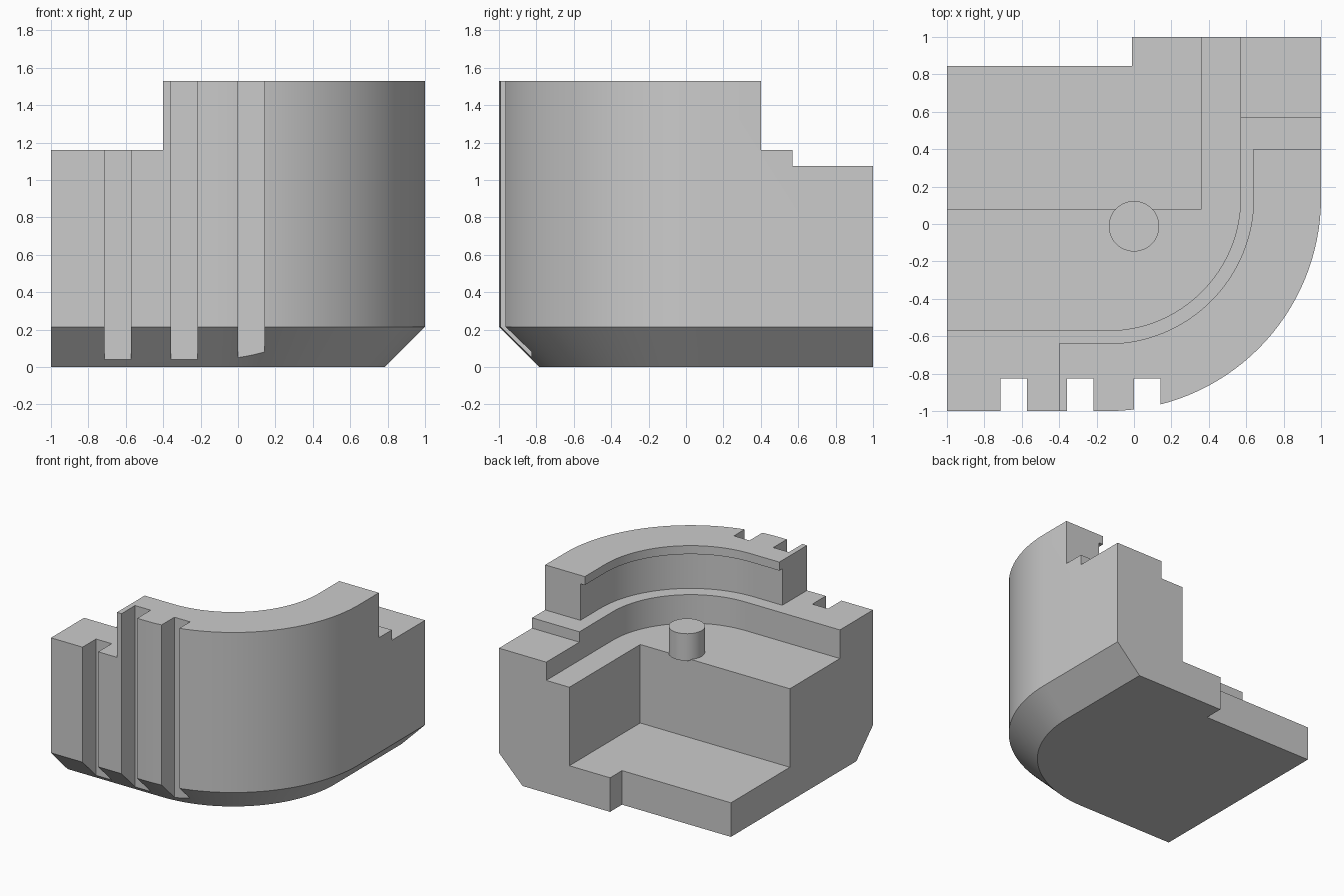
import bpy
import bmesh
from math import cos, sin, pi

cube = bpy.data.objects.get("Cube")
if cube:
    bpy.data.objects.remove(cube, do_unlink=True)

GREY = (0.6, 0.6, 0.6, 1.0)
grey = bpy.data.materials.new("plain grey")
grey.use_nodes = True
grey.diffuse_color = GREY
grey.node_tree.nodes["Principled BSDF"].inputs["Base Color"].default_value = GREY

CX, CY = -0.14, 0.14      # shared centre of all the corner arcs
TOP, CHAMFER = 1.53, 0.215
LEDGE, PLATFORM, FLOOR = 1.16, 0.925, 0.28


def corner_outline(radius, far, steps=32):
    """Square outline with one rounded corner at right front."""
    arc = [(CX + radius * cos(a), CY + radius * sin(a))
           for a in (pi / 2 * (i / steps - 1) for i in range(steps + 1))]
    return [(-far, CY - radius)] + arc + [(CX + radius, far), (-far, far)]


def loft(name, layers):
    """Closed solid through a list of (outline, height) layers."""
    bm = bmesh.new()
    rings = [[bm.verts.new((x, y, z)) for x, y in pts] for pts, z in layers]
    bm.faces.new(rings[0][::-1])
    bm.faces.new(rings[-1])
    n = len(rings[0])
    for low, high in zip(rings, rings[1:]):
        for i in range(n):
            j = (i + 1) % n
            bm.faces.new((low[i], low[j], high[j], high[i]))
    bmesh.ops.recalc_face_normals(bm, faces=bm.faces)
    mesh = bpy.data.meshes.new(name)
    bm.to_mesh(mesh)
    bm.free()
    mesh.materials.append(grey)
    obj = bpy.data.objects.new(name, mesh)
    bpy.context.collection.objects.link(obj)
    return obj


def select_only(obj):
    bpy.ops.object.select_all(action='DESELECT')
    obj.select_set(True)
    bpy.context.view_layer.objects.active = obj


def cut(obj, outline, z0, z1=3):
    """Remove an upright prism from the object."""
    cutter = loft("cutter", [(outline, z0), (outline, z1)])
    cutter.hide_render = True
    mod = obj.modifiers.new("cut", 'BOOLEAN')
    mod.operation = 'DIFFERENCE'
    mod.solver = 'EXACT'
    mod.object = cutter
    select_only(obj)
    bpy.ops.object.modifier_apply(modifier=mod.name)
    bpy.data.objects.remove(cutter, do_unlink=True)


def rect(x0, x1, y0, y1):
    return [(x0, y0), (x1, y0), (x1, y1), (x0, y1)]


# Body with a rounded corner and a chamfered foot
outer = corner_outline(1.14, 1)
body = loft("corner_body", [(corner_outline(1.14 - CHAMFER, 1), 0),
                            (outer, CHAMFER), (outer, TOP)])

# Stepped inner hollow with a lip overhanging the upper wall
cut(body, corner_outline(0.71, 2), PLATFORM)
cut(body, corner_outline(0.82, 2), LEDGE, 1.46)
cut(body, corner_outline(0.78, 2), 1.4)

# Lowered ends of the upper wall
cut(body, rect(-2, -0.4, -2, 2), LEDGE)
cut(body, rect(-2, 2, 0.4, 2), LEDGE)
cut(body, rect(0.4, 2, 0.57, 2), 1.075)

# Deep pocket and the notch at the back
cut(body, rect(-2, 0.36, 0.08, 2), FLOOR)
cut(body, rect(-2, -0.01, 0.845, 2), -1)

# Upright grooves across the front
for x in (-0.713, -0.358, 0.0):
    cut(body, rect(x, x + 0.142, -2, -0.825), -1)

# Locating pin on the platform
bpy.ops.mesh.primitive_cylinder_add(vertices=48, radius=0.135, depth=0.222,
                                    location=(0, -0.012, 1.026))
pin = bpy.context.object
pin.name = "locating_pin"
pin.data.materials.append(grey)

for obj in (body, pin):
    select_only(obj)
    bpy.ops.object.shade_smooth_by_angle(angle=pi / 6)
